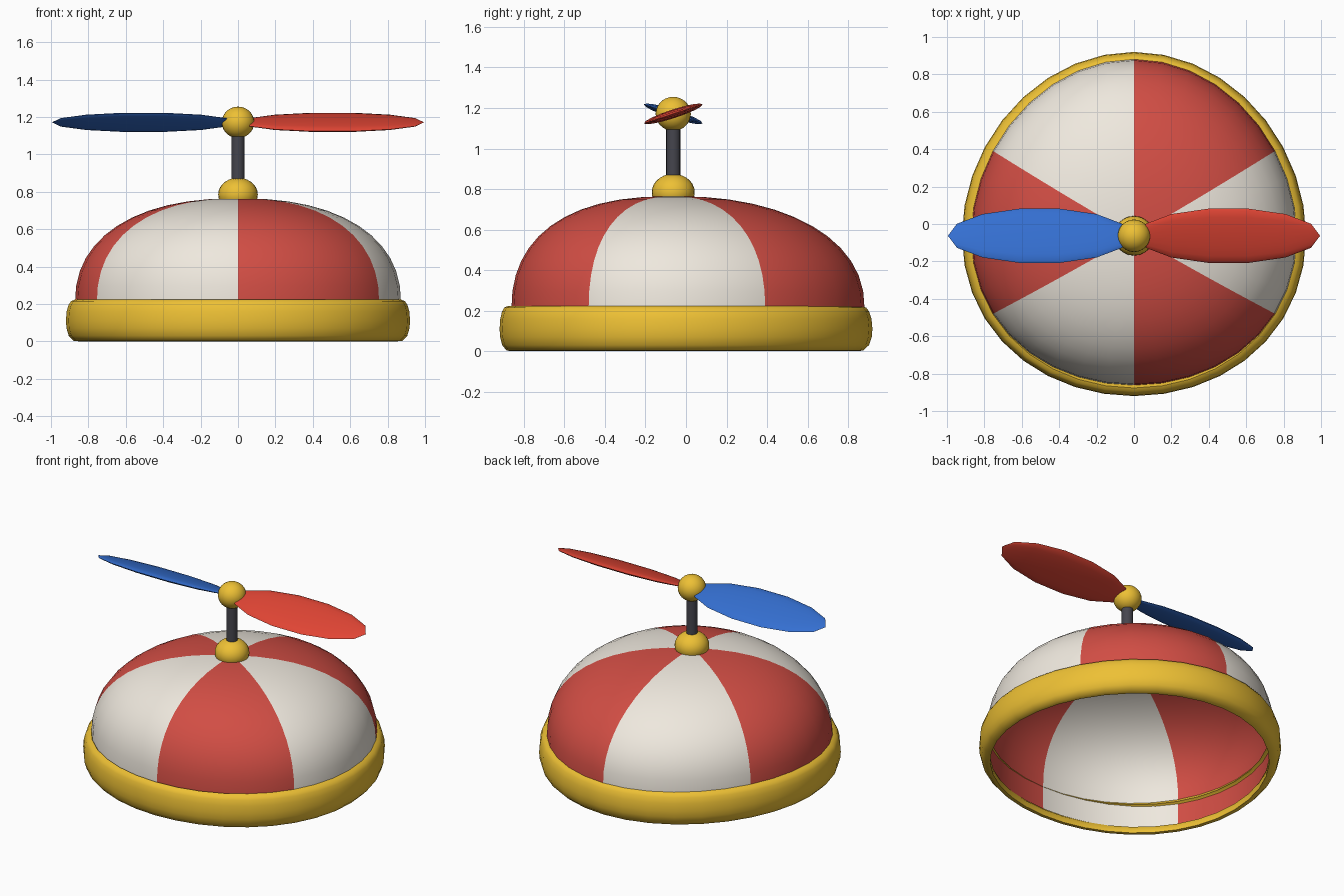
import bpy, bmesh, math
from mathutils import Matrix

if "Cube" in bpy.data.objects:
    bpy.data.objects.remove(bpy.data.objects["Cube"])

SEG = 36
POST_Y = -0.063


def material(name, rgb):
    m = bpy.data.materials.new(name)
    m.diffuse_color = (*rgb, 1)
    m.use_nodes = True
    m.node_tree.nodes["Principled BSDF"].inputs["Base Color"].default_value = m.diffuse_color
    return m


RED = material("panel_red", (0.64, 0.075, 0.058))
CREAM = material("panel_cream", (0.86, 0.81, 0.73))
GOLD = material("gold", (0.85, 0.53, 0.035))
DARK = material("dark_metal", (0.06, 0.06, 0.075))
BLADE_RED = material("blade_red", (0.76, 0.06, 0.035))
BLADE_BLUE = material("blade_blue", (0.035, 0.16, 0.64))


def finish(name, bm, *mats, angle=70):
    me = bpy.data.meshes.new(name)
    bmesh.ops.recalc_face_normals(bm, faces=bm.faces)
    bm.to_mesh(me)
    bm.free()
    for m in mats:
        me.materials.append(m)
    me.polygons.foreach_set("use_smooth", [True] * len(me.polygons))
    me.set_sharp_from_angle(angle=math.radians(angle))
    ob = bpy.data.objects.new(name, me)
    bpy.context.collection.objects.link(ob)
    return ob


def lathe(profile, egg, closed=False):
    """Turn (radius, z) points round the post axis, swelling egg-like to the back."""
    bm = bmesh.new()
    rmax = max(r for r, z in profile)
    rings = []
    for r, z in profile:
        if r < 1e-4:
            rings.append([bm.verts.new((0, POST_Y, z))] * SEG)
            continue
        ring = []
        for i in range(SEG):
            a = math.tau * i / SEG
            y = r * math.sin(a) + POST_Y + egg * (r / rmax * math.sin(a)) ** 2
            ring.append(bm.verts.new((r * math.cos(a), y, z)))
        rings.append(ring)
    pairs = list(zip(rings, rings[1:]))
    if closed:
        pairs.append((rings[-1], rings[0]))
    for a, b in pairs:
        for i in range(SEG):
            j = (i + 1) % SEG
            quad = dict.fromkeys((a[i], a[j], b[j], b[i]))
            # each sixth of the turn is one panel
            bm.faces.new(list(quad)).material_index = ((i + 3) // 6) % 2
    return bm


def ball(name, loc, scale, mat, u=24, v=14, rot=None):
    bm = bmesh.new()
    bmesh.ops.create_uvsphere(bm, u_segments=u, v_segments=v, radius=1)
    m = Matrix.Diagonal((*scale, 1))
    if rot:
        m = rot @ m
    bmesh.ops.transform(bm, matrix=Matrix.Translation(loc) @ m, verts=bm.verts)
    return finish(name, bm, mat)


# Six-panel dome with a full, slightly squared crown
profile = [(0.87, 0.045), (0.872, 0.12)]
N, P = 12, 2 / 2.3
for k in range(N + 1):
    t = math.pi / 2 * k / N
    c = max(math.cos(t), 0) if k < N else 0
    profile.append((0.872 * c ** P, 0.2 + 0.565 * math.sin(t) ** P))
finish("cap_dome", lathe(profile, 0.073), CREAM, RED)

# Rounded brim band
band = [(0.85, 0), (0.88, 0.003), (0.905, 0.03), (0.917, 0.07), (0.92, 0.11),
        (0.916, 0.16), (0.906, 0.195), (0.893, 0.215), (0.87, 0.224),
        (0.852, 0.2), (0.895, 0.18), (0.895, 0.06), (0.85, 0.042)]
bm = lathe(band, 0.063, closed=True)
for f in bm.faces:
    f.material_index = 0
finish("brim_band", bm, GOLD)

# Button, post and hub
ball("crown_button", (0, POST_Y, 0.785), (0.106, 0.106, 0.09), GOLD)
bm = bmesh.new()
bmesh.ops.create_cone(bm, cap_ends=True, segments=16, radius1=0.035, radius2=0.035,
                      depth=0.3, matrix=Matrix.Translation((0, POST_Y, 0.98)))
finish("propeller_post", bm, DARK)
ball("propeller_hub", (0, POST_Y, 1.171), (0.087, 0.087, 0.084), GOLD)

# Two pitched blades; the ball's poles lie along x
for side, name, mat in ((1, "right_blade", BLADE_RED), (-1, "left_blade", BLADE_BLUE)):
    rot = (Matrix.Rotation(side * math.radians(18), 4, 'X')
           @ Matrix.Rotation(math.pi / 2, 4, 'Y'))
    ball(name, (side * 0.505, POST_Y, 1.171), (0.022, 0.156, 0.49), mat, 16, 7, rot)
